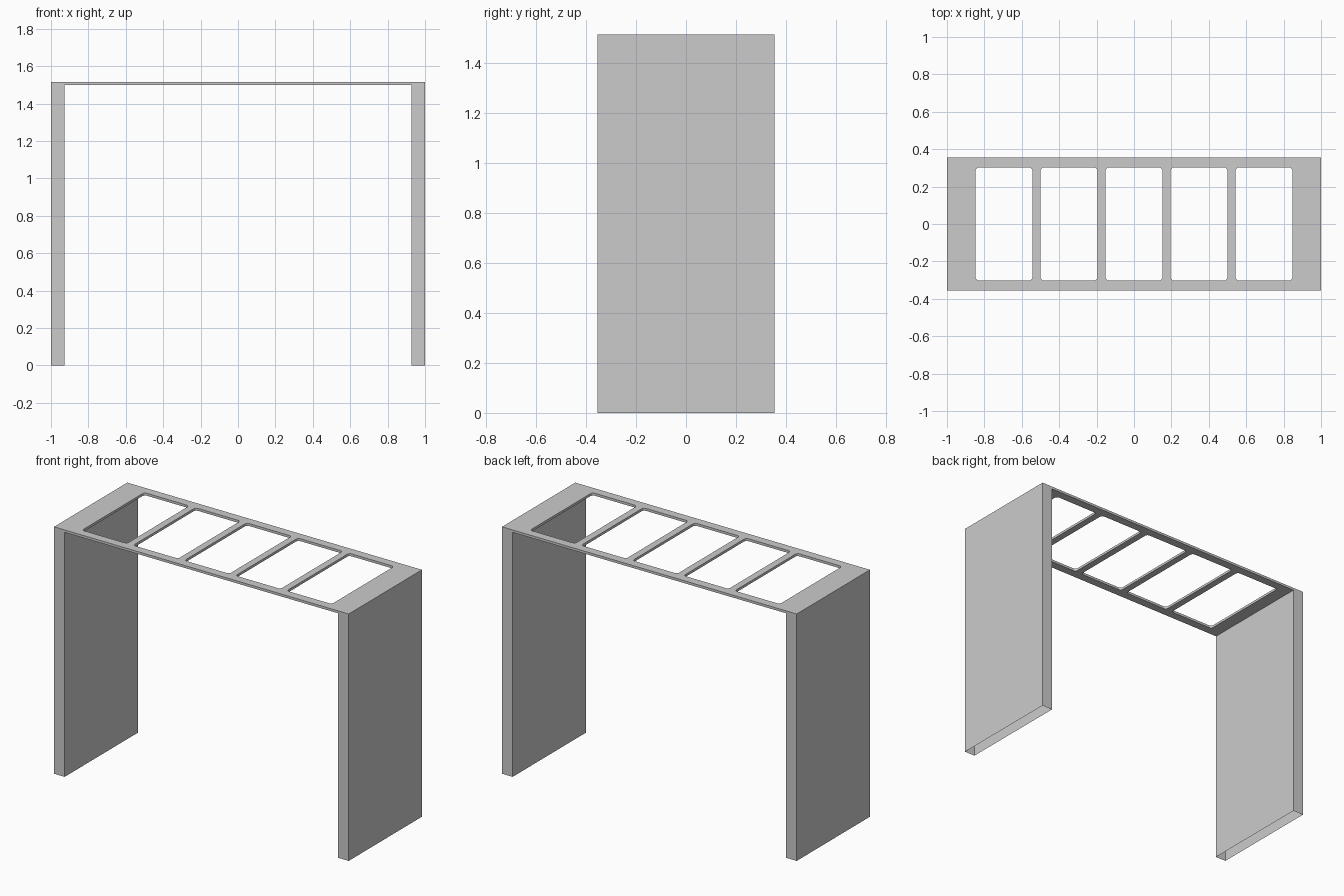
import bpy, bmesh

if "Cube" in bpy.data.objects:
    bpy.data.objects.remove(bpy.data.objects["Cube"])

W, D, H = 1.0, 0.355, 1.515        # half width, half depth, height
LEG_IN, UNDER = 0.928, 1.5         # inner leg face, underside of the top
N, PITCH = 5, 0.3475               # window openings in the top
WIN_X, WIN_Y, RADIUS = 0.1525, 0.302, 0.018


def make_object(name, bm):
    mesh = bpy.data.meshes.new(name)
    bmesh.ops.recalc_face_normals(bm, faces=bm.faces)
    bm.to_mesh(mesh)
    bm.free()
    ob = bpy.data.objects.new(name, mesh)
    bpy.context.collection.objects.link(ob)
    return ob


def extrude_profile(bm, points, vec):
    face = bm.faces.new([bm.verts.new(p) for p in points])
    geo = bmesh.ops.extrude_face_region(bm, geom=[face], use_keep_orig=True)
    verts = [g for g in geo["geom"] if isinstance(g, bmesh.types.BMVert)]
    bmesh.ops.translate(bm, verts=verts, vec=vec)


# Frame: U-shaped front profile extruded through the depth
half = [(W, 0), (W, H)]
inner = [(LEG_IN, UNDER), (LEG_IN, 0)]
profile = half + [(-x, z) for x, z in half[::-1]]
profile += [(-x, z) for x, z in inner[::-1]] + inner
bm = bmesh.new()
extrude_profile(bm, [(x, -D, z) for x, z in profile], (0, 2 * D, 0))
frame = make_object("table_frame", bm)

# Cutters: a row of rounded rectangular openings
bm = bmesh.new()
for i in range(N):
    cx = (i - (N - 1) / 2) * PITCH
    corners = [(-1, -1), (1, -1), (1, 1), (-1, 1)]
    extrude_profile(bm, [(cx + sx * WIN_X, sy * WIN_Y, UNDER - 0.1) for sx, sy in corners],
                    (0, 0, 0.3))
uprights = [e for e in bm.edges if abs(e.verts[0].co.z - e.verts[1].co.z) > 0.1]
bmesh.ops.bevel(bm, geom=uprights, offset=RADIUS, segments=4, profile=0.5, affect='EDGES')
cutter = make_object("window_cutter", bm)
cutter.hide_render = True

# Cut the openings
mod = frame.modifiers.new("windows", 'BOOLEAN')
mod.object = cutter
mod.operation = 'DIFFERENCE'
mod.solver = 'EXACT'
bpy.context.view_layer.objects.active = frame
bpy.ops.object.modifier_apply(modifier=mod.name)
bpy.data.objects.remove(cutter)

# Hollow legs: open the bottoms
bm = bmesh.new()
bm.from_mesh(frame.data)
feet = [f for f in bm.faces if all(v.co.z < 1e-4 for v in f.verts)]
bmesh.ops.delete(bm, geom=feet, context='FACES')
bm.to_mesh(frame.data)
bm.free()
